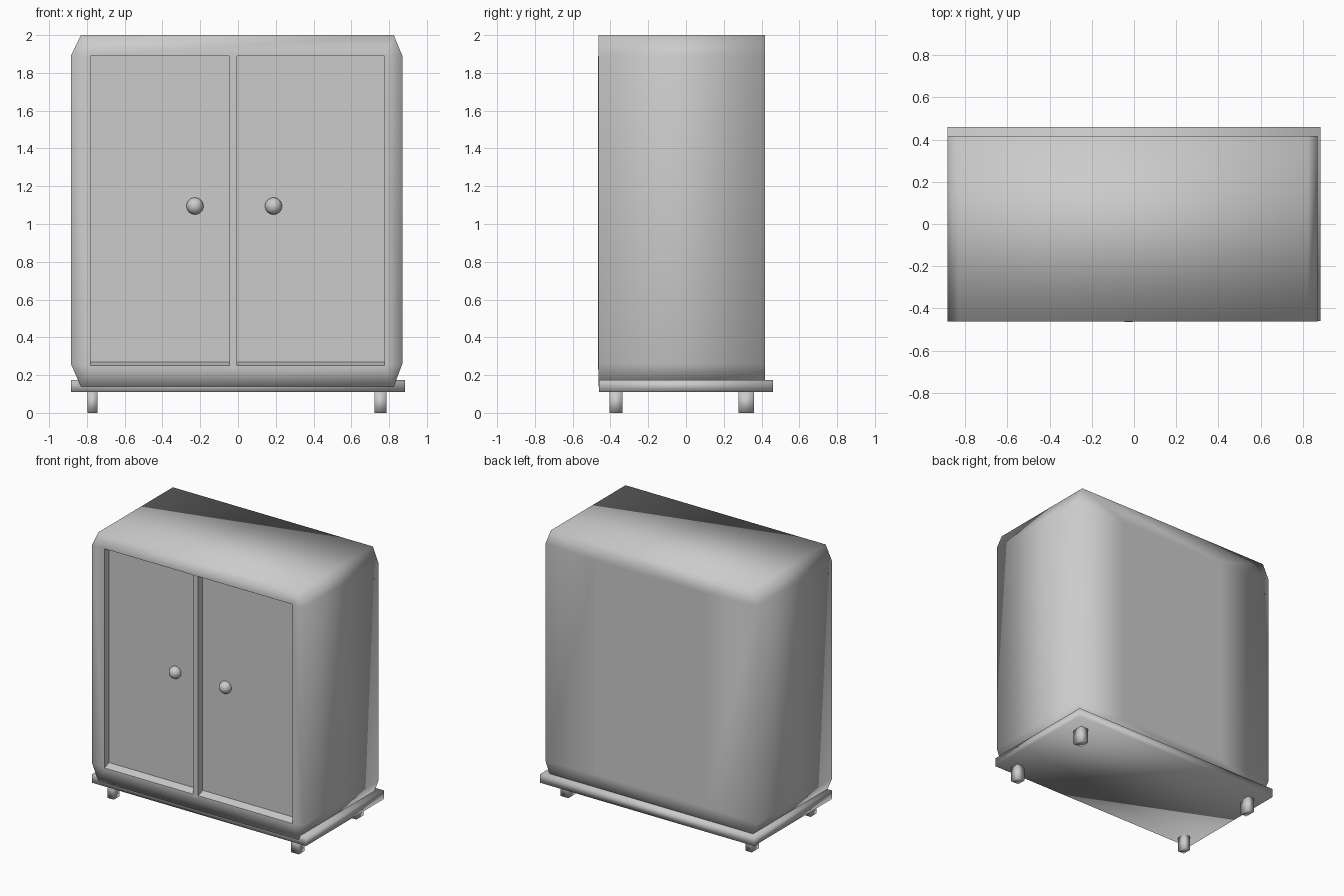
import bpy
import bmesh
import math

if "Cube" in bpy.data.objects:
    bpy.data.objects.remove(bpy.data.objects["Cube"], do_unlink=True)

grey = bpy.data.materials.new("plain grey")
grey.use_nodes = True
COLOUR = (0.6, 0.6, 0.6, 1)
grey.diffuse_color = COLOUR
grey.node_tree.nodes["Principled BSDF"].inputs["Base Color"].default_value = COLOUR


def finish(name, bm, smooth=True):
    bmesh.ops.recalc_face_normals(bm, faces=bm.faces)
    for f in bm.faces:
        f.smooth = smooth
    mesh = bpy.data.meshes.new(name)
    bm.to_mesh(mesh)
    bm.free()
    mesh.materials.append(grey)
    ob = bpy.data.objects.new(name, mesh)
    bpy.context.collection.objects.link(ob)
    return ob


def box(name, x, y, z, smooth=False):
    """Box from (low, high) pairs on each axis."""
    bm = bmesh.new()
    bmesh.ops.create_cube(bm, size=1)
    for v in bm.verts:
        for i, (lo, hi) in enumerate((x, y, z)):
            v.co[i] = lo if v.co[i] < 0 else hi
    return finish(name, bm, smooth)


def verts_at(bm, points, y):
    return [bm.verts.new((x, y, z)) for x, z in points]


def rect(x0, x1, z0, z1):
    return [(x1, z0), (x1, z1), (x0, z1), (x0, z0)]


def ring(bm, outer, inner):
    """Join an eight-sided outline to a rectangle inside it."""
    for k in range(8):
        a, b = ((k + 1) // 2) % 4, ((k + 2) // 2) % 4
        face = [outer[k], outer[(k + 1) % 8], inner[b]]
        if a != b:
            face.append(inner[a])
        bm.faces.new(face)


def band(bm, a, b):
    n = len(a)
    return [bm.faces.new((a[i], a[(i + 1) % n], b[(i + 1) % n], b[i])) for i in range(n)]


# Cabinet shell: softly shaded, clipped corners, recessed front
FRONT, BACK, DOOR_Y = -0.46, 0.418, -0.41
outline = [(0.87, 0.26), (0.87, 1.89), (0.825, 2.0), (-0.832, 2.0),
           (-0.885, 1.89), (-0.885, 0.26), (-0.832, 0.14), (0.825, 0.14)]
bm = bmesh.new()
front = verts_at(bm, outline, FRONT - 0.003)
back = verts_at(bm, outline, BACK)
opening = verts_at(bm, rect(-0.782, 0.775, 0.25, 1.89), FRONT - 0.003)
floor = verts_at(bm, rect(-0.782, 0.775, 0.27, 1.89), DOOR_Y + 0.008)
panel = verts_at(bm, rect(-0.45, 0.45, 0.27, 1.87), BACK)
ring(bm, front, opening)
ring(bm, back, panel)
band(bm, front, back)
jambs = band(bm, opening, floor)
bm.faces.new(floor)
bm.faces.new(panel)
for f in jambs:
    for e in f.edges:
        e.smooth = False
finish("cabinet_shell", bm)

# Doors and the divider between them
for name, x in (("right_door", (-0.782, -0.045)), ("left_door", (-0.005, 0.775))):
    box(name, x, (DOOR_Y, DOOR_Y + 0.008), (0.27, 1.89))
box("door_divider", (-0.045, -0.005), (FRONT - 0.005, DOOR_Y + 0.01), (0.23, 1.89))

# Round knobs
for name, x in (("right_knob", -0.228), ("left_knob", 0.188)):
    bm = bmesh.new()
    bmesh.ops.create_uvsphere(bm, u_segments=24, v_segments=16, radius=0.045)
    bmesh.ops.translate(bm, verts=bm.verts, vec=(x, DOOR_Y - 0.005, 1.095))
    finish(name, bm)

# Base board and legs
box("base_board", (-0.885, 0.885), (-0.46, 0.46), (0.11, 0.175), smooth=True)
for side, x in (("right", (-0.797, -0.745)), ("left", (0.722, 0.787))):
    for end, y in (("front", (-0.405, -0.337)), ("back", (0.278, 0.36))):
        box(f"{end}_{side}_leg", x, y, (0, 0.115), smooth=True)
